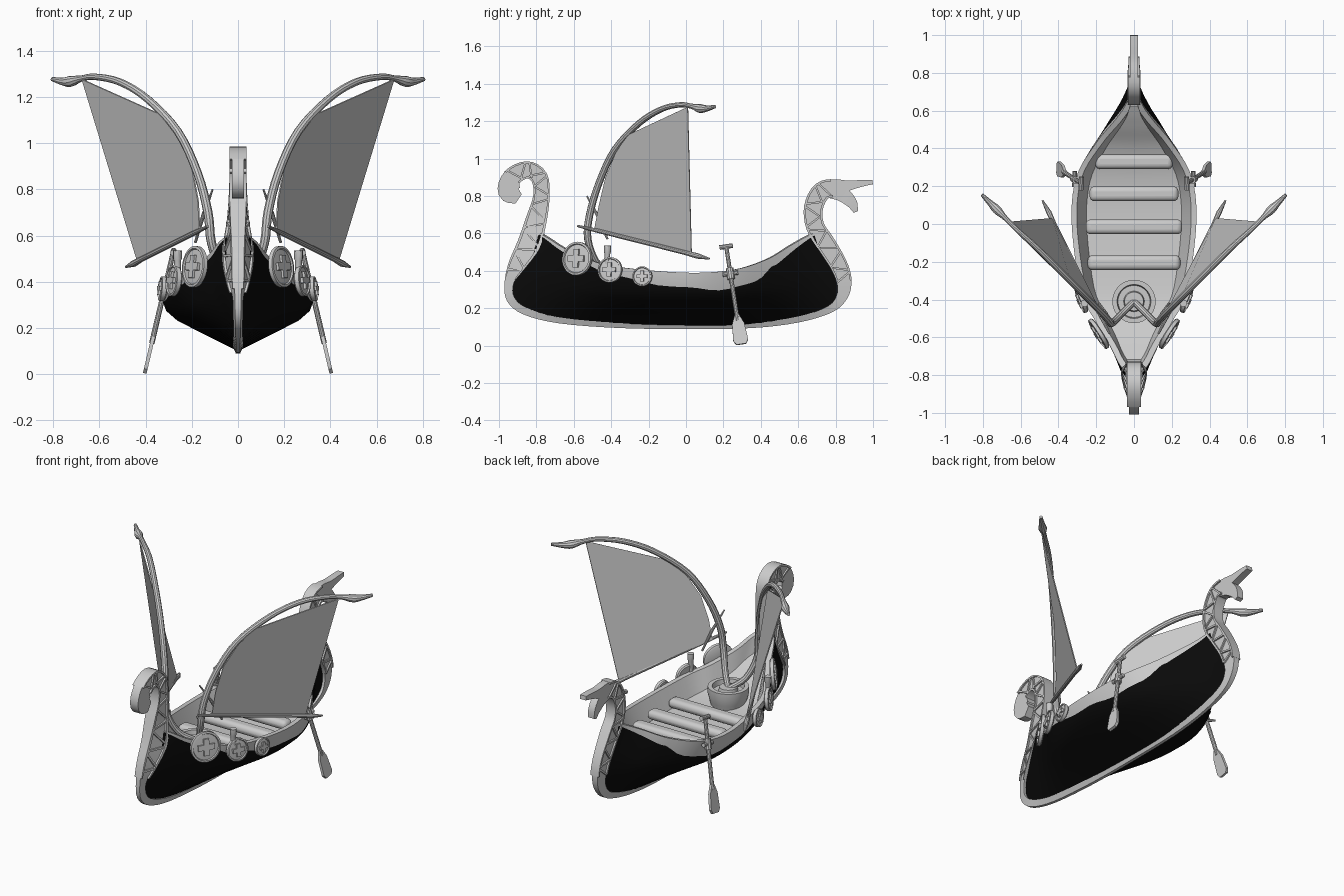
import bpy, bmesh, math
from mathutils import Vector, Matrix

if "Cube" in bpy.data.objects:
    bpy.data.objects.remove(bpy.data.objects["Cube"])

black = bpy.data.materials.new("black_hull_paint")
black.diffuse_color = (0.003, 0.003, 0.003, 1)
black.use_nodes = True
black.node_tree.nodes["Principled BSDF"].inputs["Base Color"].default_value = black.diffuse_color
grey = bpy.data.materials.new("plain_grey")
grey.diffuse_color = (0.8, 0.8, 0.8, 1)
grey.use_nodes = True
grey.node_tree.nodes["Principled BSDF"].inputs["Base Color"].default_value = grey.diffuse_color


def loft(name, rings, mirror=False, dark=None):
    """Closed skin through rings of points, capped at both ends."""
    bm = bmesh.new()
    vs = [[bm.verts.new(p) for p in r] for r in rings]
    n = len(vs[0])
    for a, b in zip(vs, vs[1:]):
        for j in range(n):
            k = (j + 1) % n
            f = bm.faces.new((a[j], a[k], b[k], b[j]))
            if dark and dark(j):
                f.material_index = 1
    bm.faces.new(vs[0][::-1])
    bm.faces.new(vs[-1])
    bmesh.ops.recalc_face_normals(bm, faces=bm.faces)
    me = bpy.data.meshes.new(name)
    bm.to_mesh(me)
    bm.free()
    ob = bpy.data.objects.new(name, me)
    bpy.context.collection.objects.link(ob)
    if dark:
        me.materials.append(grey)
        me.materials.append(black)
    if mirror:
        ob.modifiers.new("mirror", 'MIRROR').use_mirror_merge = False
    return ob


def smooth(pts, steps):
    """Catmull-Rom resampling of tuples of any length."""
    p = [Vector(q) for q in pts]
    p = [2 * p[0] - p[1]] + p + [2 * p[-1] - p[-2]]
    out = []
    for a, b, c, d in zip(p, p[1:], p[2:], p[3:]):
        for i in range(steps):
            t = i / steps
            out.append(0.5 * (2 * b + (c - a) * t + (2 * a - 5 * b + 4 * c - d) * t * t
                              + (3 * b - a - 3 * c + d) * t ** 3))
    return out + [p[-2]]


def tube(name, pts, mirror=True, sides=10):
    """Round rod through (x, y, z, radius) points."""
    rings = []
    for i, p in enumerate(pts):
        c = Vector(p[:3])
        t = Vector(pts[min(i + 1, len(pts) - 1)][:3]) - Vector(pts[max(i - 1, 0)][:3])
        u = t.cross(Vector((1, -1, 0.13))).normalized()
        v = t.cross(u).normalized()
        rings.append([c + p[3] * (u * math.cos(a) + v * math.sin(a))
                      for a in (2 * math.pi * k / sides for k in range(sides))])
    return loft(name, rings, mirror)


def lathe(name, profile, m, mirror=False, sides=28):
    return loft(name, [[m @ Vector((r * math.cos(2 * math.pi * k / sides), r * math.sin(2 * math.pi * k / sides), h))
                        for k in range(sides)] for r, h in profile], mirror)


def box(name, size, m, mirror=False):
    x, y, z = (s / 2 for s in size)
    return loft(name, [[m @ Vector(q) for q in ((-x, -y, h), (x, -y, h), (x, y, h), (-x, y, h))]
                       for h in (-z, z)], mirror)


# Keel and both carved stems: (y, z, half width, outer half thickness, inner half thickness)
bow = [(-.895, .785, .03, .033, .033), (-.945, .825, .06, .033, .033), (-.93, .90, .05, .033, .033),
       (-.85, .94, .045, .033, .033), (-.785, .90, .045, .033, .033), (-.773, .80, .043, .033, .035),
       (-.80, .675, .055, .03, .045), (-.84, .545, .06, .024, .065), (-.905, .43, .045, .022, .05)]
keel = [(-.945, .34, .025, .02, .03), (-.938, .25, .022, .018, .028), (-.86, .185, .02, .016, .025),
        (-.675, .135, .016, .015, .027), (-.35, .108, .014, .015, .027), (0, .102, .013, .015, .027),
        (.35, .108, .014, .015, .027), (.6, .14, .016, .015, .027), (.77, .195, .02, .018, .027)]
stern = [(.835, .265, .03, .022, .027), (.845, .345, .04, .024, .03), (.815, .435, .046, .025, .03),
         (.745, .55, .05, .028, .03), (.69, .64, .048, .028, .03), (.682, .74, .05, .028, .028),
         (.725, .825, .05, .028, .028), (.80, .845, .045, .028, .028), (.87, .856, .027, .028, .028),
         (.94, .868, .018, .028, .028), (.998, .875, .012, .026, .026)]


def frames(path, steps):
    s = smooth(path, steps)
    out = []
    for i, q in enumerate(s):
        t = s[min(i + 1, len(s) - 1)] - s[max(i - 1, 0)]
        t = Vector((0, t[0], t[1])).normalized()
        out.append((Vector((0, q[0], q[1])), Vector((0, -t.z, t.y)), q[2], q[3], q[4]))
    return out


def strip(name, fr, lo=-1, hi=1, grow=0):
    """Ribbon along the frames covering the part lo..hi of its width."""
    rings = []
    for p, n, w, to, ti in fr:
        ta, tb = (to + (ti - to) * (e + 1) / 2 + grow for e in (lo, hi))
        a, b = p + n * w * lo, p + n * w * hi
        rings.append([a - Vector((ta, 0, 0)), a + Vector((ta, 0, 0)), b + Vector((tb, 0, 0)), b - Vector((tb, 0, 0))])
    return loft(name, rings)


S = 4
fr = frames(bow + keel + stern, S)
strip("keel_and_stems", fr, grow=-.006)
n0 = (len(bow) + len(keel)) * S
for name, a, b in (("bow", 2 * S, 9 * S), ("stern", n0 + S, n0 + 7 * S)):
    strip(name + "_outer_border", fr[a:b], -1.02, -.78, .004)
    strip(name + "_inner_border", fr[a:b], .78, 1.02, .004)
    for k, i in enumerate(range(a + 1, b - 2, 2)):
        (p, n, w, to, ti), (q, m, *_) = fr[i], fr[i + 1]
        d = (q - p).normalized()
        lean = (n + d * (.6 if k % 2 else -.5)).normalized() * 1.12
        strip(name + "_carved_bar", [(p + d * e, lean, w, to, ti) for e in (-.006, .006)], -.8, .8, .003)
strip("stern_lower_beak", frames([(.77, .835, .045, .022, .022), (.835, .81, .04, .022, .022),
                                  (.885, .765, .03, .022, .022), (.908, .715, .012, .02, .02)], 4))

# Hull shell: stations of keel (y, z), rim (x, y, z) and paint line height
stations = [(-.93, .42, .05, -.78, .60, .97), (-.95, .33, .085, -.73, .57, .96), (-.90, .20, .125, -.65, .52, .95),
            (-.70, .14, .20, -.52, .46, .93), (-.40, .11, .28, -.36, .42, .84), (0, .10, .33, 0, .39, .72),
            (.35, .105, .305, .25, .405, .69), (.65, .145, .20, .43, .46, .86), (.80, .22, .10, .55, .53, .92),
            (.835, .30, .05, .62, .57, .94), (.815, .40, .025, .68, .60, .95)]
bulge = [(0, 0), (.26, .46), (.46, .8), (.6, .94), (.78, 1), (1.01, 1)]


def flare(h, ky):
    e = min(1, (ky / .82) ** 2) * .9      # sections straighten towards the ends
    for (a, xa), (b, xb) in zip(bulge, bulge[1:]):
        if h <= b:
            return (xa + (xb - xa) * (h - a) / (b - a)) * (1 - e) + h * e


rings = []
for i, (ky, kz, rx, ry, rz, w) in enumerate(smooth(stations, 5)):
    w = min(w + .018 * math.sin(i * 1.3) * (abs(ry) < .45), .98)
    half = [Vector((rx * flare(h, ky), ky + (ry - ky) * h, kz + (rz - kz) * h)) for h in (0, .26, .46, .6, w, 1)]
    half += [Vector((max(rx - .028, rx * .5), ry * .98, rz)), Vector((rx * .76, ry * .92, rz - .115)),
             Vector((0, ry * .92, rz - .115))]
    rings.append(half + [Vector((-p.x, p.y, p.z)) for p in half[-2:0:-1]])
loft("hull", rings, dark=lambda j: j < 4 or j >= 12)

# Rowing benches with rounded tops
for y, hx in ((.33, .205), (.16, .235), (-.015, .255), (-.205, .245)):
    ob = box("bench", (2 * hx, .078, .056), Matrix.Translation((0, y, .327)))
    mod = ob.modifiers.new("bevel", 'BEVEL')
    mod.width, mod.segments = .026, 4

# Mast tub
lathe("mast_tub", [(.09, .27), (.105, .33), (.115, .37), (.115, .41), (.09, .41), (.085, .38),
                   (.055, .38), (.05, .405), (.01, .405)], Matrix.Translation((0, -.41, 0)))

# Curved masts leaning outwards at 45 degrees, booms, spikes and sails
mast = [(.0, -.41, .39, .018), (.07, -.48, .45, .018), (.115, -.525, .57, .02), (.13, -.515, .70, .02),
        (.175, -.465, .87, .019), (.26, -.38, 1.05, .018), (.39, -.25, 1.19, .017), (.51, -.13, 1.265, .016),
        (.62, -.03, 1.288, .014), (.68, .03, 1.28, .014), (.725, .075, 1.268, .024), (.76, .11, 1.268, .017),
        (.805, .155, 1.278, .009)]
tube("curved_mast", smooth(mast, 4))
tube("boom", [(.13, -.58, .64, .006), (.18, -.48, .616, .011), (.42, -.005, .497, .012),
              (.45, .06, .48, .015), (.485, .125, .465, .005)])
tube("mast_spike", [(.11, -.53, .80, .004), (.15, -.47, .69, .009), (.185, -.42, .57, .006)])
sail = [Vector(p) for p in ((.675, .01, 1.277), (.435, .03, .49), (.165, -.49, .62), (.172, -.465, .75),
                            (.20, -.43, .90), (.26, -.375, 1.03), (.335, -.315, 1.125))]
off = (sail[1] - sail[0]).cross(sail[2] - sail[0]).normalized() * .003
loft("sail", [[p - off for p in sail], [p + off for p in sail]], mirror=True)

# Round shields with a raised cross along the bow gunwale
for x, y, z, r, a in ((.185, -.58, .465, .09, 32), (.277, -.405, .405, .068, 22), (.325, -.233, .37, .053, 10)):
    m = (Matrix.Translation((x, y, z)) @ Matrix.Rotation(math.radians(-a), 4, 'Z')
         @ Matrix.Rotation(math.radians(84), 4, 'Y'))
    lathe("shield", [(r * .9, -.012), (r, -.006), (r, .012), (r * .88, .014), (r * .84, .007),
                     (r * .1, .012)], m, True)
    for sx, sy in ((1.1, .36), (.36, 1.1)):
        box("shield_cross", (r * sx, r * sy, .016), m @ Matrix.Translation((0, 0, .013)), True)

# Gunwale pegs beside the second shields
tube("gunwale_peg", [(.262, -.42, .40, .015), (.262, -.42, .49, .015), (.262, -.42, .50, .019), (.262, -.42, .535, .019)])

# Oars with blade, crossed handle and lock
tip, top = Vector((.405, .297, 0)), Vector((.28, .215, .53))
axis = (top - tip).normalized()
side = (Vector((0, 1, 0)) - axis * axis.y).normalized()
thick = axis.cross(side) * .008
outline = [(-.026, .008), (.026, .008), (.04, .03), (.033, .12), (.012, .17), (-.012, .17), (-.033, .12), (-.04, .03)]
blade = [tip + side * a + axis * b for a, b in outline]
loft("oar_blade", [[p - thick for p in blade], [p + thick for p in blade]], mirror=True)
tube("oar_shaft", [(*(tip + axis * .14), .012), (*top, .011)])
tube("oar_handle", [(*(top - side * .036), .013), (*(top + side * .036), .013)])
lock = tip + axis * .40
tube("oar_lock_collar", [(*(lock - axis * .03), .02), (*(lock + axis * .03), .02)])
tube("oar_lock_bar", [(*(lock - side * .042), .012), (*(lock + side * .042), .012)])
tube("oar_lock_arm", [(*lock, .012), (.285, .235, .395, .014)])

# Smooth shading that keeps hard edges
for ob in bpy.context.scene.objects:
    ob.select_set(True)
    bpy.context.view_layer.objects.active = ob
bpy.ops.object.shade_smooth_by_angle(angle=math.radians(35))
